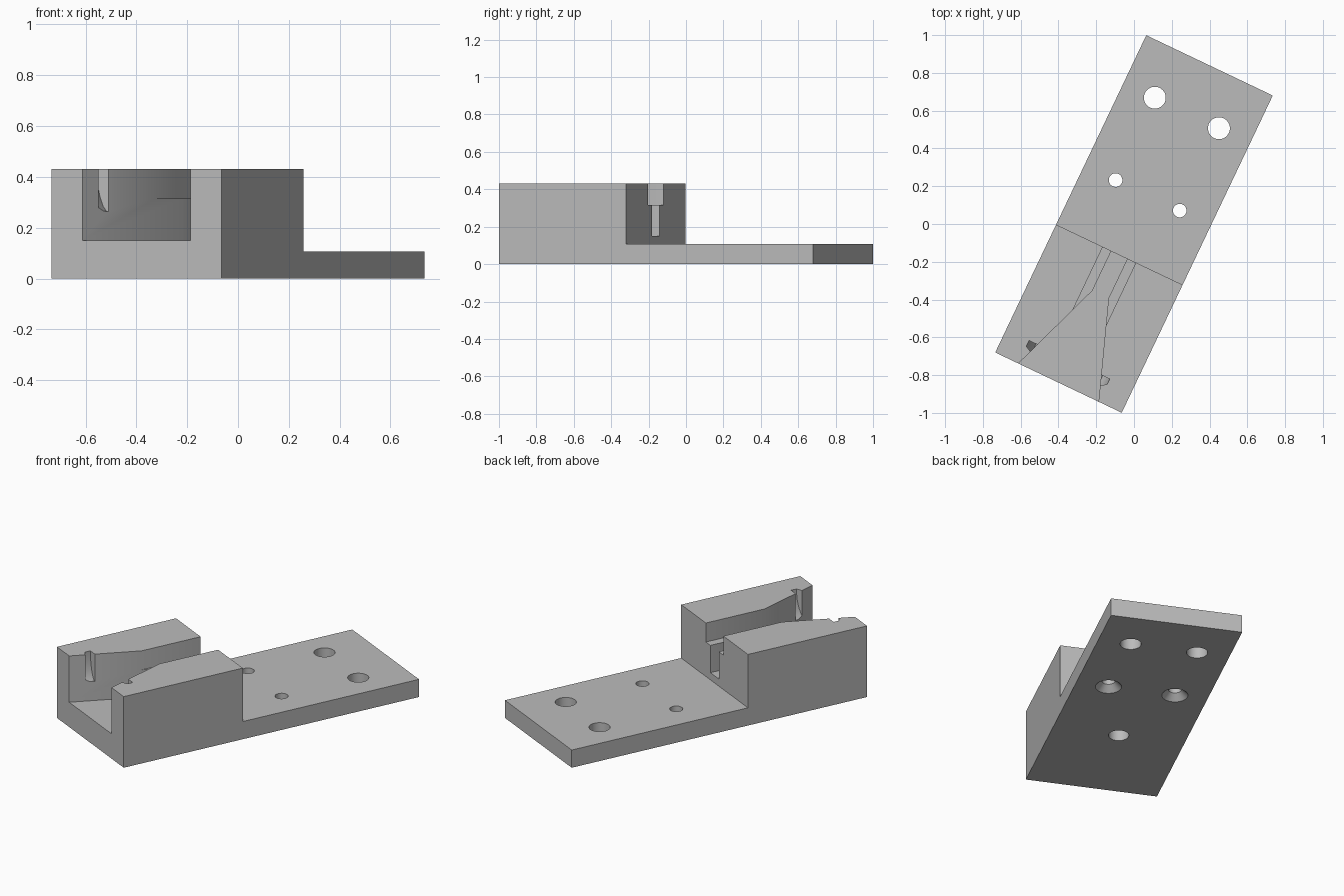
import bpy, bmesh, math
from mathutils import Vector

old = bpy.data.objects.get("Cube")
if old:
    bpy.data.objects.remove(old, do_unlink=True)

HALF_W, HALF_L = 0.371, 0.93
BLOCK_BACK, BLOCK_TOP, PLATE_TOP = -0.18, 0.43, 0.107
FLOOR, LEDGE, ABOVE = 0.15, 0.315, 0.6

grey = bpy.data.materials.new("plain grey")
grey.use_nodes = True
grey.diffuse_color = (0.5, 0.5, 0.5, 1)
grey.node_tree.nodes["Principled BSDF"].inputs["Base Color"].default_value = (0.5, 0.5, 0.5, 1)


def prism(name, start, end):
    """Solid between two matching outlines of 3D points."""
    bm = bmesh.new()
    a = [bm.verts.new(p) for p in start]
    b = [bm.verts.new(p) for p in end]
    bm.faces.new(a)
    bm.faces.new(b)
    for i in range(len(a)):
        j = (i + 1) % len(a)
        bm.faces.new((a[i], a[j], b[j], b[i]))
    bmesh.ops.recalc_face_normals(bm, faces=bm.faces)
    mesh = bpy.data.meshes.new(name)
    bm.to_mesh(mesh)
    bm.free()
    mesh.materials.append(grey)
    obj = bpy.data.objects.new(name, mesh)
    bpy.context.collection.objects.link(obj)
    return obj


def upright(name, outline, z0, z1):
    return prism(name, [(x, y, z0) for x, y in outline], [(x, y, z1) for x, y in outline])


def hole(name, x, y, z0, z1, r0, r1):
    """Round cutter, tapered when the radii differ."""
    ring = [Vector((math.cos(t * math.tau / 48), math.sin(t * math.tau / 48), 0)) for t in range(48)]
    return prism(name, [c * r0 + Vector((x, y, z0)) for c in ring],
                 [c * r1 + Vector((x, y, z1)) for c in ring])


# Base plate and raised block share one stepped side profile
profile = [(-HALF_L, 0), (HALF_L, 0), (HALF_L, PLATE_TOP), (BLOCK_BACK, PLATE_TOP),
           (BLOCK_BACK, BLOCK_TOP), (-HALF_L, BLOCK_TOP)]
body = prism("mounting_block", [(-HALF_W, y, z) for y, z in profile],
             [(HALF_W, y, z) for y, z in profile])

# Funnel narrowing into a slot, with a wider slot above the ledge
slope = (0.235 - 0.047) / (HALF_L - 0.413)
side = [(0.235 + 0.1 * slope, -HALF_L - 0.1), (0.047, -0.413), (0.047, -0.1)]
funnel = side + [(-x, y) for x, y in reversed(side)]
cutters = [
    upright("funnel_cutter", funnel, FLOOR, ABOVE),
    upright("slot_cutter", [(-0.097, -0.6), (0.097, -0.6), (0.097, -0.1), (-0.097, -0.1)], LEDGE, ABOVE),
    hole("blind_hole_cutter", 0, -0.335, -0.1, 0.11, 0.056, 0.056),
]

# Curved notches in both funnel walls, and the plate holes
notch = [(0.15, 0.5), (0.237, 0.5), (0.236, 0.41), (0.231, 0.36), (0.222, 0.32),
         (0.209, 0.285), (0.195, 0.265), (0.15, 0.26)]
for s in (-1, 1):
    cutters += [
        prism("notch_cutter", [(s * x, -0.846 + 0.53 * (x - 0.205), z) for x, z in notch],
              [(s * x, -0.796, z) for x, z in notch]),
        hole("large_hole_cutter", s * 0.188, 0.651, -0.1, 0.3, 0.058, 0.058),
        hole("small_hole_cutter", s * 0.188, 0.168, -0.1, 0.3, 0.036, 0.036),
        hole("countersink_cutter", s * 0.188, 0.168, -0.01, 0.036, 0.082, 0.036),
    ]

# Cut everything out of the body
bpy.context.view_layer.objects.active = body
for c in cutters:
    c.hide_render = True
    mod = body.modifiers.new("cut", "BOOLEAN")
    mod.operation, mod.solver, mod.object = "DIFFERENCE", "EXACT", c
    bpy.ops.object.modifier_apply(modifier=mod.name)
    bpy.data.objects.remove(c, do_unlink=True)

bpy.ops.object.select_all(action="DESELECT")
body.select_set(True)
bpy.ops.object.shade_smooth_by_angle(angle=math.radians(25))
body.rotation_euler.z = math.radians(-25.46)
